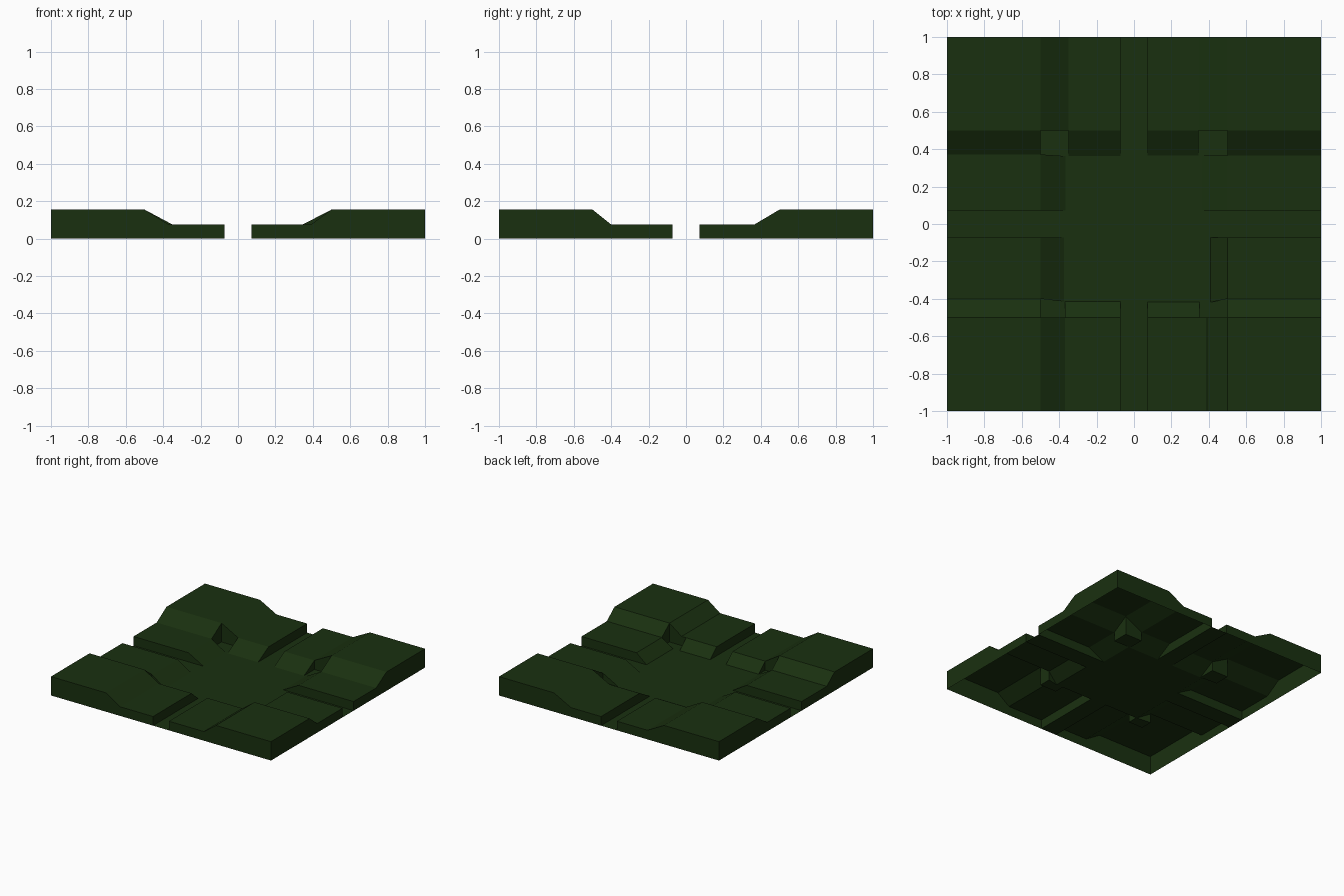
import bpy, bmesh

if "Cube" in bpy.data.objects:
    bpy.data.objects.remove(bpy.data.objects["Cube"])

HILL, STEP, EDGE = 0.155, 0.075, 0.5   # hill height, terrace height, hill border

mat = bpy.data.materials.new("dark_grass")
mat.diffuse_color = (0.01, 0.03, 0.005, 1)
mat.use_nodes = True
mat.node_tree.nodes["Principled BSDF"].inputs["Base Color"].default_value = mat.diffuse_color


def arm(face, foot, inner, chan, ramp_lim, ramp_end):
    """Terrace beside a channel; u runs across it, v along it.
    foot: bottom of the hill slope, inner: where its side wall ends,
    chan: channel edge, ramp_lim/ramp_end: bottom corners of the inner ramp."""
    # hill slope and flat terrace
    face((EDGE, EDGE, HILL), (EDGE, 1, HILL), (foot, 1, STEP), (foot, EDGE, STEP))
    face((foot, EDGE, STEP), (foot, 1, STEP), (chan, 1, STEP), (chan, EDGE, STEP))
    # ramp down to the floor with its side triangles
    face((inner, EDGE, STEP), (chan, EDGE, STEP), (chan, ramp_end, 0), (ramp_lim, ramp_end, 0))
    face((inner, EDGE, STEP), (inner, EDGE, 0), (ramp_lim, ramp_end, 0))
    face((chan, EDGE, STEP), (chan, EDGE, 0), (chan, ramp_end, 0))
    # channel wall
    face((chan, EDGE, 0), (chan, 1, 0), (chan, 1, STEP), (chan, EDGE, STEP))
    # wall in the notch under the hill corner
    wall = [(EDGE, EDGE, 0), (EDGE, EDGE, HILL), (foot, EDGE, STEP)]
    if inner != foot:
        wall.append((inner, EDGE, STEP))
    face(*wall, (inner, EDGE, 0))
    # outer skirt
    face((chan, 1, 0), (1, 1, 0), (1, 1, HILL), (EDGE, 1, HILL), (foot, 1, STEP), (chan, 1, STEP))


def quadrant(bm, sx, sy, a, b, c, d, e, f=0.072):
    def face(*pts):
        bm.faces.new([bm.verts.new((x * sx, y * sy, z)) for x, y, z in pts])

    def swapped(*pts):
        face(*[(y, x, z) for x, y, z in pts])

    # hill top
    face((EDGE, EDGE, HILL), (1, EDGE, HILL), (1, 1, HILL), (EDGE, 1, HILL))
    arm(face, a, e, f, e, d)
    arm(swapped, b, b, f, d, c)
    # floor: centre, channels and corner notch
    floor = [(0, 0), (1, 0), (1, f), (EDGE, f), (c, f), (c, d), (EDGE, b), (EDGE, EDGE),
             (e, EDGE), (e, d), (f, d), (f, EDGE), (f, 1), (0, 1)]
    face(*[(x, y, 0) for x, y in floor])


bm = bmesh.new()
quadrant(bm, -1, 1, 0.35, 0.372, 0.365, 0.363, 0.35)
quadrant(bm, 1, 1, 0.345, 0.365, 0.36, 0.365, 0.345)
quadrant(bm, -1, -1, 0.37, 0.40, 0.375, 0.415, 0.37)
quadrant(bm, 1, -1, 0.39, 0.40, 0.41, 0.418, 0.35)

# weld the quadrants and point the surface upwards
bmesh.ops.remove_doubles(bm, verts=bm.verts, dist=0.0005)
bmesh.ops.recalc_face_normals(bm, faces=bm.faces)
if sum(f.normal.z * f.calc_area() for f in bm.faces) < 0:
    bmesh.ops.reverse_faces(bm, faces=bm.faces)

mesh = bpy.data.meshes.new("terrain_tile")
bm.to_mesh(mesh)
bm.free()
mesh.materials.append(mat)
bpy.context.collection.objects.link(bpy.data.objects.new("terrain_tile", mesh))
